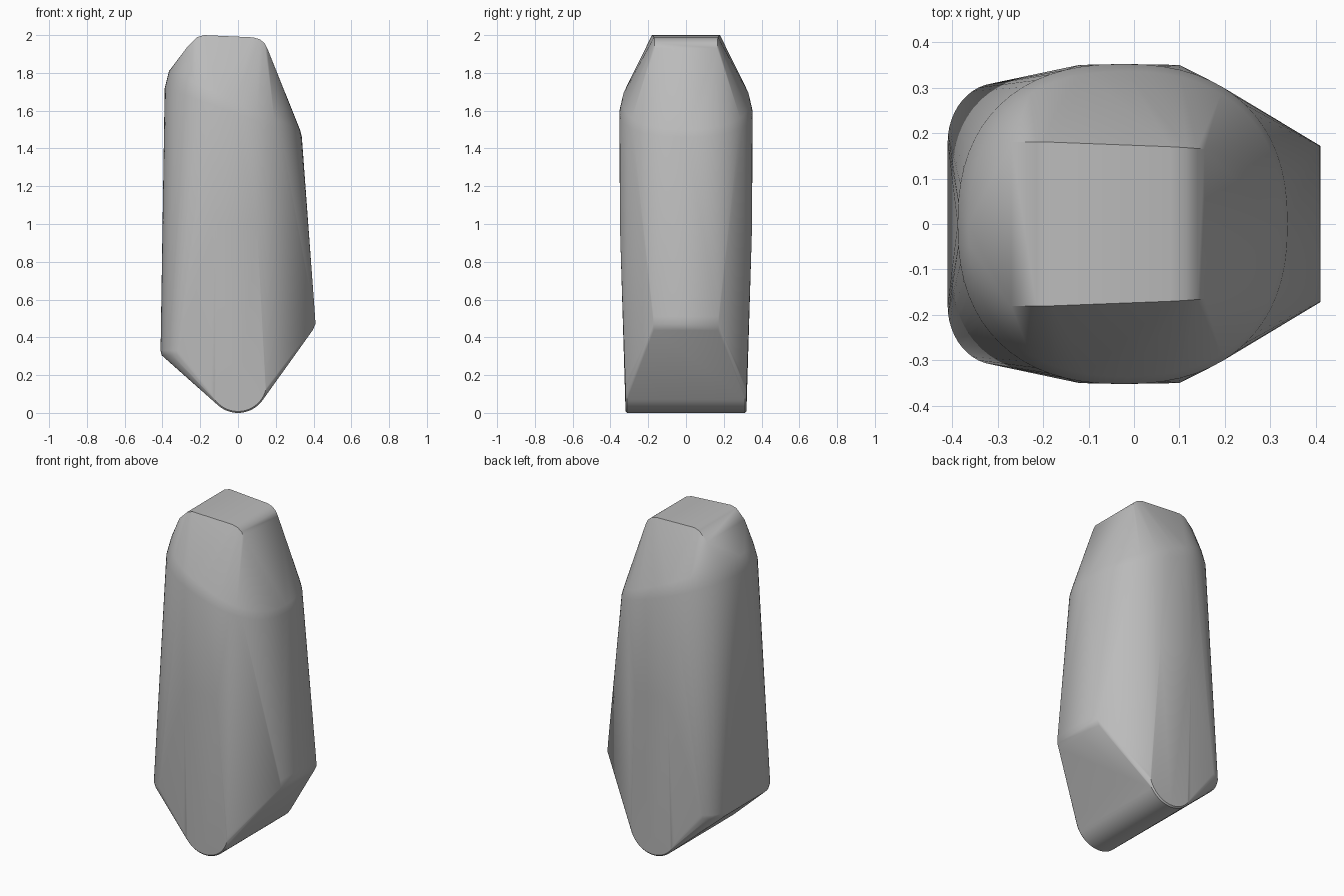
import bpy, bmesh
from math import cos, sin, pi, radians

cube = bpy.data.objects.get("Cube")
if cube:
    bpy.data.objects.remove(cube, do_unlink=True)

stone = bpy.data.materials.new("warm_grey")
stone.use_nodes = True
grey = (0.5, 0.5, 0.5, 1)
stone.diffuse_color = grey
stone.node_tree.nodes["Principled BSDF"].inputs["Base Color"].default_value = grey


def oval(x0, x1, half_y, z0, z1, power=0.85, steps=64):
    """Tilted, slightly squared oval that runs from (x0, z0) to (x1, z1)."""
    ring = []
    for i in range(steps):
        a = 2 * pi * i / steps
        c, s = cos(a), sin(a)
        c = abs(c) ** power * (1 if c > 0 else -1)
        s = abs(s) ** power * (1 if s > 0 else -1)
        t = (c + 1) / 2
        ring.append((x0 + (x1 - x0) * t, half_y * s, z0 + (z1 - z0) * t))
    return ring


def mirrored(points):
    return [(x, side * y, z) for x, y, z in points for side in (1, -1)]


points = []

# Shoulder: two tilted ovals form its soft bend
points += oval(-0.388, 0.338, 0.352, 1.72, 1.46)
points += oval(-0.365, 0.328, 0.336, 1.81, 1.50)

# Crown: flat top that rounds off towards both ends
points += mirrored([
    (-0.27, 0.18, 1.935), (-0.215, 0.18, 1.99), (-0.18, 0.18, 2.0),
    (0.08, 0.17, 1.988), (0.115, 0.168, 1.978),
    (0.14, 0.166, 1.958), (0.155, 0.165, 1.93)])

# Waist: keeps the broad faces full down to mid height
points += mirrored([(x, 0.35, 1.0) for x in (-0.12, 0.1)])

# Side ridge
points += mirrored([(0.395, 0.17, 0.437), (0.41, 0.172, 0.47), (0.408, 0.172, 0.51)])

# Opposite heel: rounded corners above a short lip
for i in range(13):
    a = pi / 2 * i / 12
    x, y = -0.3 - 0.11 * cos(a), 0.18 + 0.13 * sin(a)
    points += mirrored([(x + 0.006, y - 0.004, 0.305), (x, y, 0.33)])

# Base: rounded roll that lies front to back
for radius, y in ((0.16, 0.312), (0.152, 0.32)):
    for i in range(33):
        a = pi * i / 32
        points += mirrored([(radius * cos(a), y, 0.16 - radius * sin(a))])

# Wrap one skin around all the sections
bm = bmesh.new()
for p in points:
    bm.verts.new(p)
hull = bmesh.ops.convex_hull(bm, input=bm.verts)
loose = {g for g in hull["geom_interior"] + hull["geom_unused"]
         if isinstance(g, bmesh.types.BMVert)}
bmesh.ops.delete(bm, geom=list(loose), context="VERTS")
bmesh.ops.remove_doubles(bm, verts=bm.verts, dist=0.0005)
bmesh.ops.recalc_face_normals(bm, faces=bm.faces)

mesh = bpy.data.meshes.new("faceted_body")
bm.to_mesh(mesh)
bm.free()
mesh.materials.append(stone)
body = bpy.data.objects.new("faceted_body", mesh)
bpy.context.collection.objects.link(body)

# Smooth shading with crisp ridges
bpy.ops.object.select_all(action="DESELECT")
body.select_set(True)
bpy.context.view_layer.objects.active = body
bpy.ops.object.shade_smooth_by_angle(angle=radians(30))
